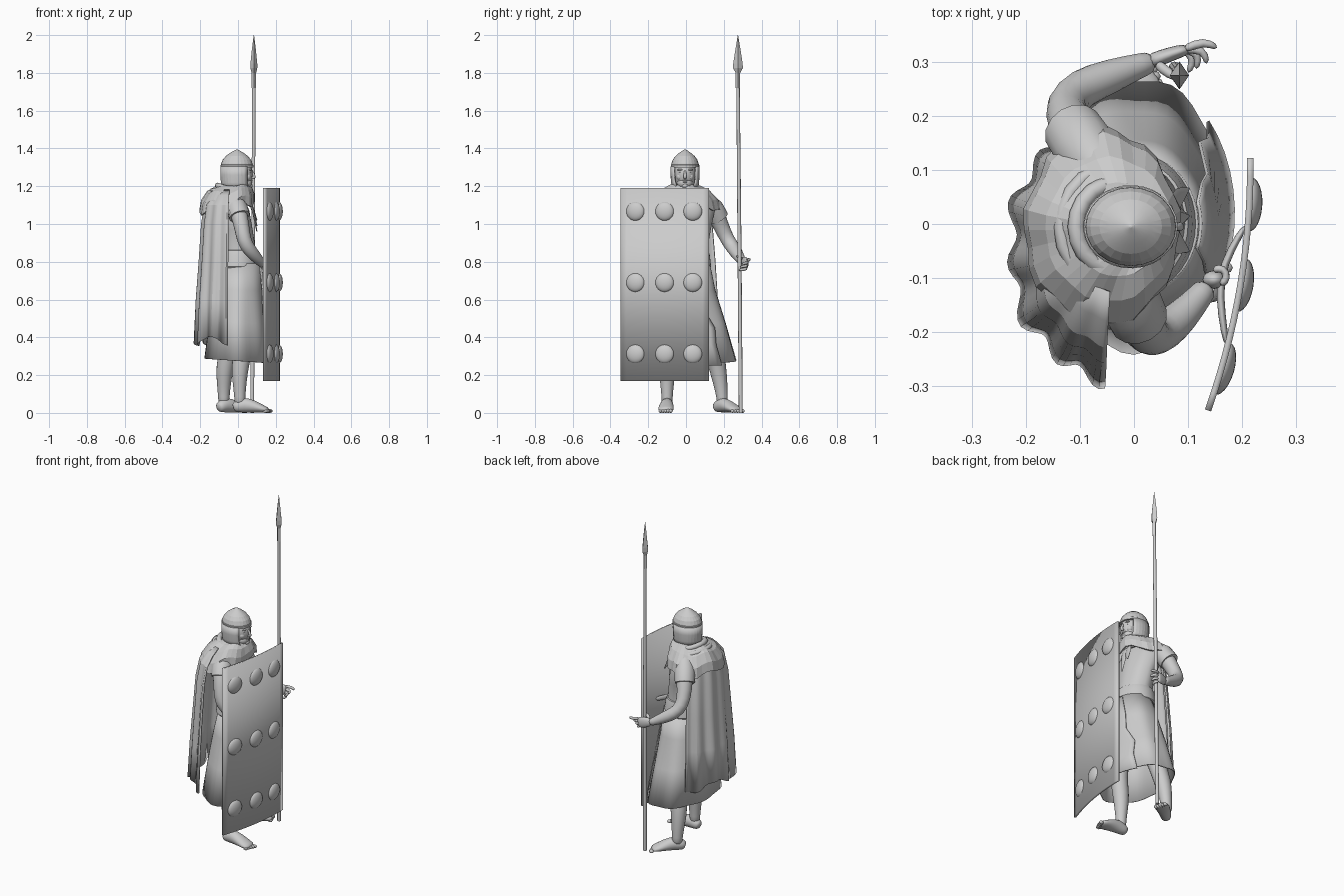
import bpy, bmesh
from math import sin, cos, pi, radians
from mathutils import Vector


def finish(name, bm, sub=0, smooth=None, solid=0):
    bmesh.ops.recalc_face_normals(bm, faces=bm.faces)
    me = bpy.data.meshes.new(name)
    bm.to_mesh(me)
    bm.free()
    ob = bpy.data.objects.new(name, me)
    bpy.context.collection.objects.link(ob)
    if solid:
        m = ob.modifiers.new("thickness", 'SOLIDIFY')
        m.thickness, m.offset = solid, 0
    if sub:
        ob.modifiers.new("round", 'SUBSURF').levels = sub
        ob.modifiers["round"].render_levels = sub
    if smooth:
        bpy.ops.object.select_all(action='DESELECT')
        ob.select_set(True)
        bpy.context.view_layer.objects.active = ob
        bpy.ops.object.shade_smooth_by_angle(angle=radians(smooth))
    return ob


def loft(name, rings, closed=True, caps=True, **kw):
    bm = bmesh.new()
    vs = [[bm.verts.new(p) for p in r] for r in rings]
    n = len(rings[0])
    for a, b in zip(vs, vs[1:]):
        for i in range(n if closed else n - 1):
            j = (i + 1) % n
            bm.faces.new((a[i], a[j], b[j], b[i]))
    if closed and caps:
        bm.faces.new(vs[0])
        bm.faces.new(vs[-1])
    return finish(name, bm, **kw)


def tube(name, pts, n=10, sub=1, ref=(0, 0, 1), smooth=180):
    """pts: (x, y, z, side radius[, other radius])"""
    P = [Vector(p[:3]) for p in pts]
    rings = []
    for i, p in enumerate(pts):
        d = (P[min(i + 1, len(P) - 1)] - P[max(i - 1, 0)]).normalized()
        s = d.cross(Vector(ref)).normalized()
        u = s.cross(d)
        rings.append([P[i] + s * p[3] * cos(2*pi*k/n) + u * p[-1] * sin(2*pi*k/n) for k in range(n)])
    return loft(name, rings, sub=sub, smooth=smooth)


def ball(name, c, r, u=16, v=10, dome=False):
    bm = bmesh.new()
    bmesh.ops.create_uvsphere(bm, u_segments=u, v_segments=v, radius=1)
    if dome:  # keep only the +x half
        bmesh.ops.bisect_plane(bm, geom=bm.verts[:] + bm.edges[:] + bm.faces[:], plane_co=(0, 0, 0),
                               plane_no=(1, 0, 0), clear_inner=True)
    bmesh.ops.scale(bm, vec=r, verts=bm.verts)
    bmesh.ops.translate(bm, vec=c, verts=bm.verts)
    return finish(name, bm, smooth=180)


def oval(cx, cy, z, rx, ry, n=36, a0=0, a1=360, fold=0, waves=9, hem=lambda t: 0):
    full = a1 - a0 == 360
    out = []
    for i in range(n):
        t = radians(a0 + (a1 - a0) * i / (n if full else n - 1))
        k = 1 + fold * (sin(waves * t) + 0.4 * sin((waves // 2) * t + 1))
        out.append((cx + rx*k*cos(t), cy + ry*k*sin(t), z + hem(t)))
    return out


# Tunic body and belt
loft("tunic", [oval(*r, fold=.008) for r in (
    (.0, 0, .78, .105, .122), (-.0, 0, .87, .093, .112), (-.015, 0, .97, .092, .13),
    (-.04, 0, 1.07, .1, .15), (-.05, 0, 1.13, .085, .125), (-.03, 0, 1.19, .045, .05))], smooth=40)
loft("belt", [oval(0, 0, z, rx, ry) for z, rx, ry in (
    (.765, .108, .125), (.775, .116, .133), (.835, .108, .126), (.86, .1, .118), (.865, .09, .108))], smooth=30)

# Skirt flaring to the hem
SK = [(.01, 0, .79, .106, .124), (.005, .0, .65, .126, .155), (0, .01, .48, .148, .2), (0, .02, .275, .174, .25)]
loft("skirt", [oval(*r, n=48, fold=f, waves=7, hem=lambda t, f=f: -f * .4 * cos(t))
               for r, f in zip(SK, (0, .012, .02, .03))], caps=False, solid=.006, smooth=35)

# Wrapped front flap with a wavy edge
flap = [oval(r[0], r[1], r[2], r[3] * 1.05, r[4] * 1.05, n=10, a0=a0, a1=a1)
        for r, (a0, a1) in zip(
            ((.01, 0, .78, .108, .126), (.005, 0, .65, .13, .157), (.003, .005, .55, .142, .18),
             (0, .01, .45, .155, .203), (0, .015, .36, .165, .223), (0, .02, .25, .175, .242)),
            ((-20, 18), (-25, 28), (-30, 28), (-32, 42), (-34, 38), (-30, 42)))]
loft("skirt_flap", flap, closed=False, solid=.006, smooth=40)

# Cloak hanging from the shoulders round the back
CL = [(1.18, .06, .08), (1.15, .1, .13), (1.1, .135, .175), (1.0, .15, .2),
      (.8, .162, .217), (.6, .176, .23), (.38, .186, .24)]
loft("cloak", [oval(-.04, -.045, z, rx, ry, n=50, a0=115, a1=266, fold=.05 * i / 6 + .008, waves=14,
                    hem=lambda t, i=i: (.025 * sin(5 * t)) if i == 6 else 0)
               for i, (z, rx, ry) in enumerate(CL)], closed=False, solid=.007, smooth=25)

# Draped shoulder mantle and neck rolls
MN = [(-.015, 1.2, .06, .06), (-.03, 1.195, .085, .085), (-.045, 1.165, .115, .13),
      (-.055, 1.115, .135, .17), (-.06, 1.06, .138, .183)]
loft("mantle", [oval(cx, -.01, z, rx, ry, n=32, fold=.02 * i / 2, waves=9,
                     hem=lambda t, i=i: .012 * i * max(0, cos(t)) + .004 * i * sin(5 * t))
                for i, (cx, z, rx, ry) in enumerate(MN)], caps=False, solid=.008)
for i, (r, z, w) in enumerate(((.072, 1.178, .016), (.1, 1.152, .014))):
    pts = [(-.035 + r*cos(t), -.005 + r*1.1*sin(t), z - .025*cos(t), w) for t in
           [2*pi*k/20 for k in range(21)]]
    tube(f"neck_fold_{i}", pts, n=8, sub=0, smooth=50)
# Pointed ends of the mantle on the chest
for i, (y0, y1, z1) in enumerate(((.02, .065, 1.02), (-.01, -.05, .99), (.005, .015, .96))):
    tube(f"mantle_end_{i}", [(.055, y0, 1.14, .02, .008), (.08, (y0+y1)/2, 1.07, .026, .007),
                             (.1, y1, z1, .003, .003)], n=6, sub=0, ref=(1, 0, 0), smooth=30)

# Neck, head and face
tube("neck", [(-.02, 0, 1.13, .05), (-.01, 0, 1.2, .045), (0, 0, 1.26, .045)], ref=(1, 0, 0))
ball("head", (.002, -.005, 1.265), (.076, .06, .085), 20, 14)
ball("jaw", (.033, -.005, 1.217), (.042, .043, .034))
ball("chin", (.062, -.005, 1.202), (.015, .018, .014))
tube("nose", [(.072, -.005, 1.285, .006), (.083, -.005, 1.262, .008), (.089, -.005, 1.247, .01),
              (.07, -.005, 1.24, .009)], n=8, ref=(0, 1, 0))
for z, n in ((1.23, "upper_lip"), (1.223, "lower_lip")):
    ball(n, (.069, -.005, z), (.008, .015, .004), 10, 6)
for s in (-1, 1):
    y = -.005 + s * .024
    ball("brow", (.065, y, 1.287), (.009, .018, .005), 10, 6)
    ball("eye", (.064, y, 1.272), (.006, .009, .004), 10, 6)
    ball("cheek", (.049, y + s * .004, 1.25), (.019, .018, .02), 10, 8)

# Helmet: pointed dome, slim brow band and wrap-around guard
loft("helmet_dome", [oval(-.006, -.005, z, r, r * .87, n=24) for z, r in (
    (1.3, .085), (1.32, .083), (1.34, .075), (1.36, .058), (1.375, .038), (1.387, .018), (1.395, .002))], smooth=10)
loft("helmet_band", [oval(-.006, -.005, z, r, r * .87, n=24) for z, r in (
    (1.3, .085), (1.3, .087), (1.312, .087), (1.314, .084))], smooth=10)
loft("helmet_guard", [oval(-.006, -.005, z, r, r * .87, n=22, a0=a, a1=360 - a) for z, r, a in (
    (1.305, .084, 50), (1.26, .084, 50), (1.22, .081, 48), (1.185, .075, 38))], closed=False, solid=.008, smooth=10)

# Legs
tube("left_leg", [(.03, -.07, .68, .075), (.035, -.085, .45, .058), (.03, -.095, .34, .05), (.01, -.1, .25, .05),
                  (.008, -.1, .16, .039), (.01, -.1, .08, .03), (.01, -.1, .04, .032)], ref=(1, 0, 0))
tube("right_leg", [(-.01, .06, .68, .075), (-.03, .12, .45, .06), (-.045, .15, .34, .051), (-.07, .165, .25, .051),
                   (-.075, .182, .16, .04), (-.075, .192, .08, .031), (-.075, .193, .04, .032)], ref=(1, 0, 0))


# Bare feet with toes
def foot(side, x, y, ang):
    c, s = cos(radians(ang)), sin(radians(ang))
    at = lambda f, l: (x + f * c - l * s, y + f * s + l * c)
    prof = ((-.042, .026, .022, .022), (-.022, .034, .032, .033), (.02, .044, .035, .043),
            (.07, .034, .04, .033), (.115, .021, .044, .021), (.15, .014, .038, .013))
    tube(f"{side}_foot", [(*at(f, 0), z, rs, rv) for f, z, rs, rv in prof], n=12)
    for i in range(5):
        inner = (i - 2) * (1 if side == "left" else -1)
        ball(f"{side}_toe_{i}", (*at(.142 + .005 * inner, inner * .0135), .010), (.015, .011, .010), 8, 6)


foot("left", .015, -.1, -3)
foot("right", -.074, .182, 40)

# Arms
tube("right_arm", [(-.07, .11, 1.12, .045), (-.095, .15, 1.075, .052), (-.12, .185, .99, .044), (-.13, .22, .915, .04),
                   (-.1, .252, .87, .039), (-.04, .275, .835, .034), (.015, .295, .805, .023), (.035, .3, .797, .022)], ref=(.3, -.8, .1))
tube("left_arm", [(-.03, -.12, 1.12, .045), (.0, -.165, 1.075, .05), (.02, -.195, .99, .043), (.03, -.21, .915, .04),
                  (.055, -.2, .87, .039), (.09, -.17, .83, .034), (.125, -.13, .793, .024), (.135, -.115, .785, .024)], ref=(.3, .8, .1))
# Short sleeves
tube("right_sleeve", [(-.06, .1, 1.12, .05), (-.092, .143, 1.08, .058), (-.112, .172, 1.03, .056)], n=14, sub=0, ref=(1, 0, 0), smooth=40)
tube("left_sleeve", [(-.03, -.1, 1.12, .05), (-.004, -.15, 1.08, .057), (.008, -.175, 1.04, .055)], n=14, sub=0, ref=(1, 0, 0), smooth=40)

# Right hand: palm, open fingers outside the shaft, thumb inside
tube("right_palm", [(.025, .298, .8, .016, .022), (.05, .308, .797, .015, .033), (.085, .32, .792, .013, .035), (.1, .323, .79, .01, .03)])
for i, (mx, my, tx, ty) in enumerate(((.13, .34, .155, .325), (.13, .325, .135, .295),
                                     (.122, .318, .115, .285), (.113, .31, .1, .278))):
    z = .815 - i * .017
    tube(f"right_finger_{i}", [(.09, .322, z, .010), (mx, my, z - .004, .009), (tx, ty, z - .008, .007)], n=8)
tube("right_thumb", [(.04, .3, .813, .012), (.065, .276, .826, .01), (.092, .268, .83, .007)], n=8)

# Left hand closed around the shield grip
ball("left_palm", (.148, -.103, .78), (.021, .017, .034))
for i in range(4):
    z = .806 - i * .017
    tube(f"left_finger_{i}", [(.145, -.085, z, .009), (.166, -.08, z, .009), (.174, -.1, z, .009), (.16, -.114, z, .008)], n=8)
tube("shield_grip", [(.208, .0, .78, .006, .016), (.18, -.045, .78, .008, .016), (.157, -.1, .78, .008, .016),
                     (.162, -.17, .78, .008, .016), (.172, -.228, .78, .006, .016)], n=8)


# Curved shield and its nine bosses
def shield_x(y):
    t = (y + .345) / .467
    return .137 + .078 * t + .085 * t * (1 - t)


ys = [-.345 + .467 * i / 14 for i in range(15)]
loft("shield", [[(shield_x(y), y, z) for y in ys] for z in (.17, 1.19)], closed=False, solid=.012, smooth=30)
for y in (-.268, -.113, .036):
    slope = (shield_x(y + .01) - shield_x(y - .01)) / .02
    for z in (.312, .69, 1.067):
        b = ball("shield_boss", (0, 0, 0), (.022, .05, .05), 24, 12, dome=True)
        b.location = (shield_x(y) + .002, y, z)
        b.rotation_euler[2] = -slope

# Spear: slightly leaning shaft and leaf blade
tube("spear_shaft", [(.075, .29, 0, .0105), (.08, .283, .9, .0105), (.084, .275, 1.78, .009)], n=10, sub=0, ref=(1, 0, 0), smooth=40)
loft("spear_head", [oval(.084, .275, z, rx, ry, n=4) for z, rx, ry in (
    (1.72, .012, .012), (1.8, .012, .012), (1.825, .018, .026), (1.85, .018, .025), (1.92, .011, .014), (2.0, .001, .001))])
